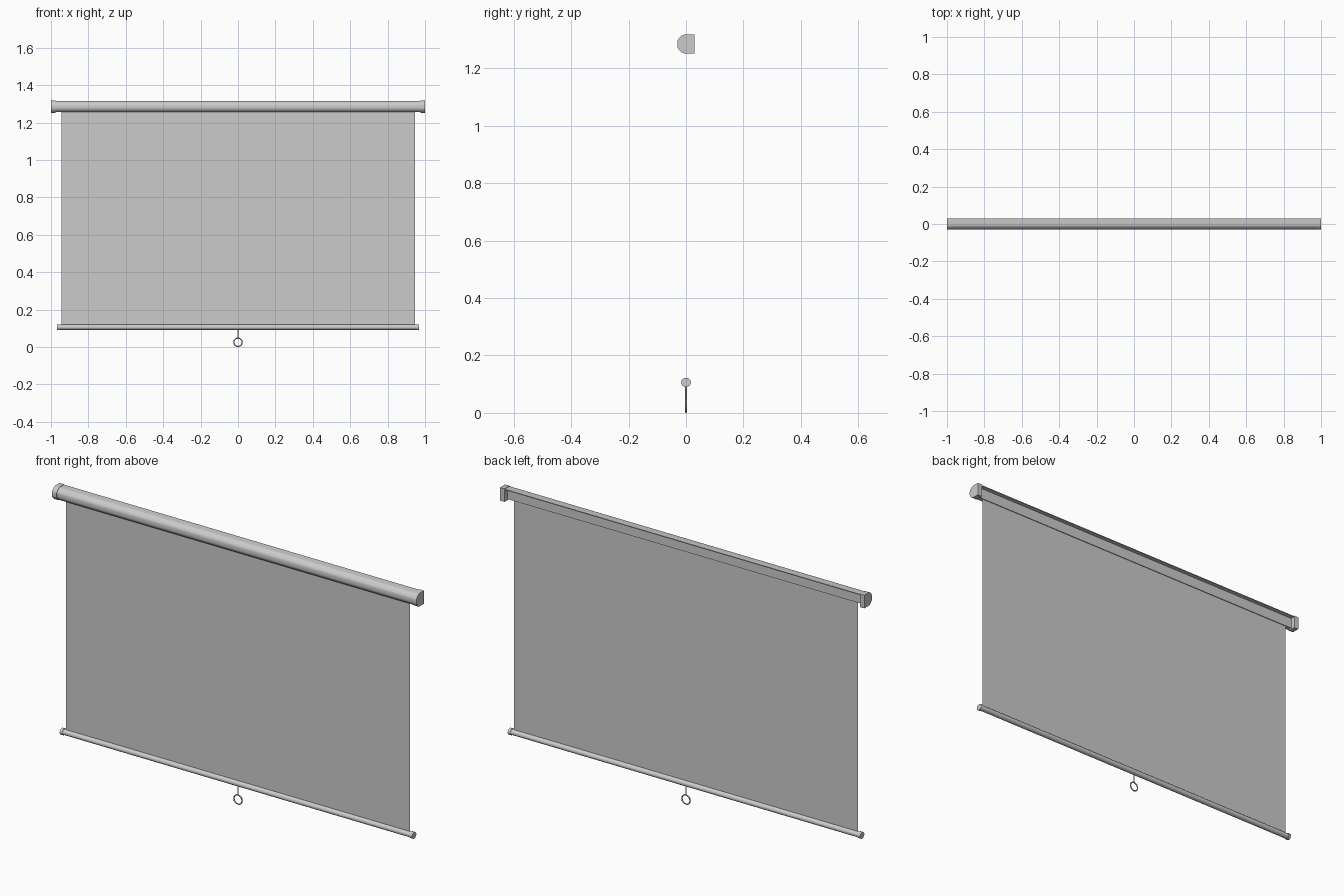
import bpy, bmesh, math

if "Cube" in bpy.data.objects:
    bpy.data.objects.remove(bpy.data.objects["Cube"])


def finish(bm, name):
    bmesh.ops.recalc_face_normals(bm, faces=bm.faces)
    mesh = bpy.data.meshes.new(name)
    bm.to_mesh(mesh)
    bm.free()
    ob = bpy.data.objects.new(name, mesh)
    bpy.context.collection.objects.link(ob)
    bpy.ops.object.select_all(action='DESELECT')
    ob.select_set(True)
    bpy.context.view_layer.objects.active = ob
    bpy.ops.object.shade_smooth_by_angle(angle=math.radians(35))
    return ob


def extrude_x(name, profile, x0, x1):
    """Closed (y, z) outline extruded along x."""
    bm = bmesh.new()
    face = bm.faces.new([bm.verts.new((x0, y, z)) for y, z in profile])
    ext = bmesh.ops.extrude_face_region(bm, geom=[face])['geom']
    bmesh.ops.translate(bm, vec=(x1 - x0, 0, 0),
                        verts=[v for v in ext if isinstance(v, bmesh.types.BMVert)])
    return finish(bm, name)


def ellipse(ry, rz, zc, n=24):
    return [(ry * math.cos(2 * math.pi * i / n), zc + rz * math.sin(2 * math.pi * i / n))
            for i in range(n)]


ZC = 1.285


def rounded_front(inset):
    """Top-to-bottom front curve of the housing, mirrored about its centre height."""
    upper = [(-0.006, 0.0325), (-0.012, 0.031), (-0.018, 0.0265),
             (-0.025, 0.019), (-0.029, 0.013), (-0.030, 0.006)]
    k = 1 - inset / 0.0325
    pts = [(y * k, z * k) for y, z in upper]
    pts += [(y, -z) for y, z in reversed(pts)]
    return [(y, ZC + z) for y, z in pts]


# Housing: curved front, top mounting flange and recessed back
case = [(0.029, ZC + 0.0305)] + rounded_front(0.002)[:-1]
case += [(-0.008, ZC - 0.027), (-0.003, ZC - 0.0265), (-0.003, ZC - 0.022),
         (0.004, ZC - 0.022), (0.004, ZC - 0.0265), (0.008, ZC - 0.0265),
         (0.008, ZC + 0.0265), (0.029, ZC + 0.0265)]
extrude_x("housing", case, -0.977, 0.977)

# Housing end caps
cap = [(0.030, ZC - 0.0325), (0.030, ZC + 0.0325)] + rounded_front(0)
for side, s in (("left", -1), ("right", 1)):
    extrude_x(side + "_housing_cap", cap, s * 0.975, s * 1.0)

# Screen fabric
bm = bmesh.new()
bm.faces.new([bm.verts.new(p) for p in
              ((-0.945, 0, 0.11), (0.945, 0, 0.11), (0.945, 0, 1.266), (-0.945, 0, 1.266))])
finish(bm, "screen_fabric")

# Bottom weight bar and its end caps
BAR_Z = 0.106
extrude_x("bottom_bar", ellipse(0.0145, 0.0135, BAR_Z), -0.957, 0.957)
for side, s in (("left", -1), ("right", 1)):
    extrude_x(side + "_bar_cap", ellipse(0.017, 0.016, BAR_Z), s * 0.953, s * 0.967)

# Pull stem
bm = bmesh.new()
bmesh.ops.create_cone(bm, cap_ends=True, segments=12, radius1=0.0033, radius2=0.0033, depth=0.047)
bmesh.ops.translate(bm, vec=(0, 0, 0.0725), verts=bm.verts)
finish(bm, "pull_stem")

# Pull ring
bpy.ops.mesh.primitive_torus_add(location=(0, 0, 0.0255), rotation=(math.pi / 2, 0, 0),
                                 major_radius=0.0222, minor_radius=0.0033,
                                 major_segments=32, minor_segments=10)
bpy.context.object.name = "pull_ring"
bpy.ops.object.shade_smooth_by_angle(angle=math.radians(60))
